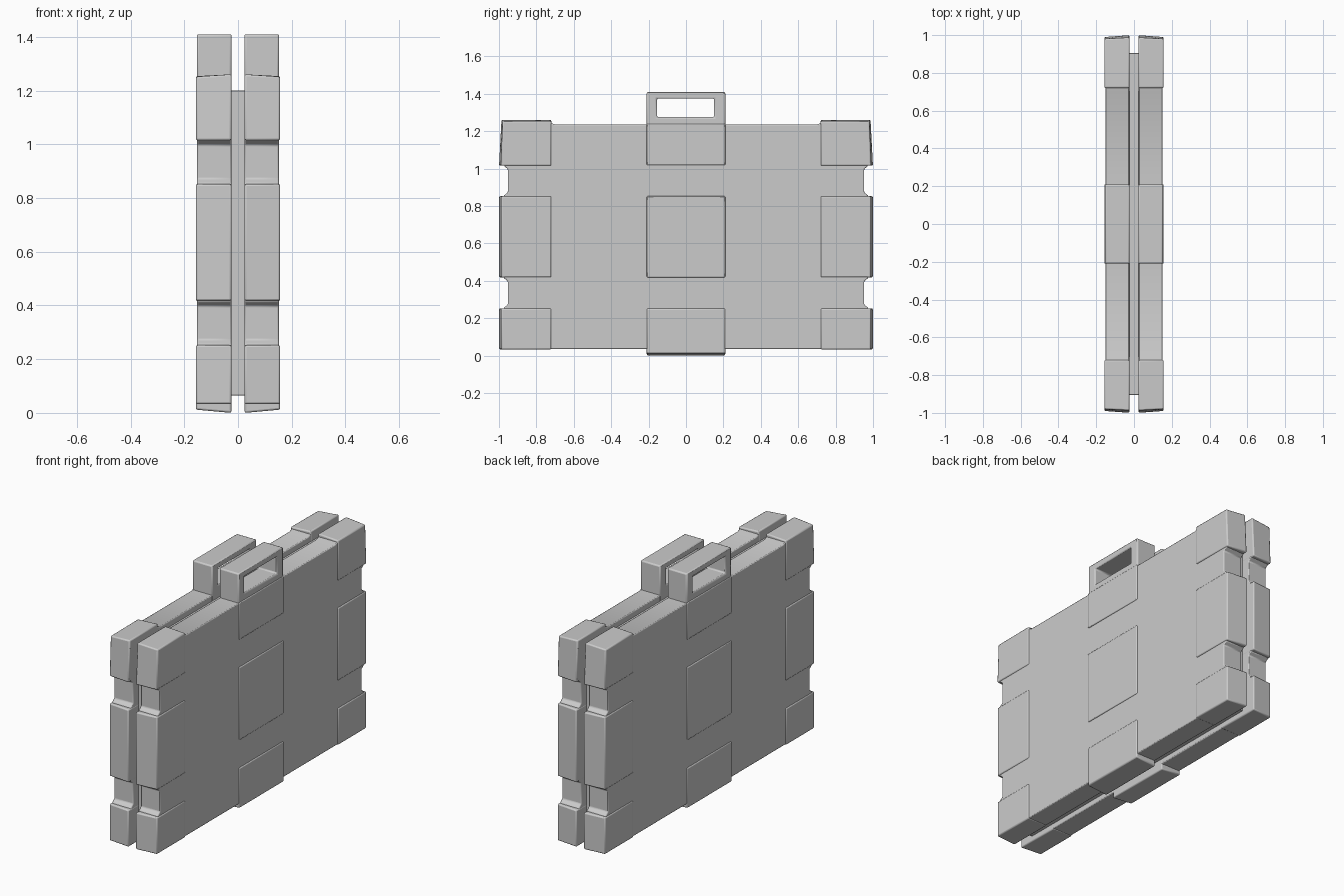
import bpy, bmesh

if "Cube" in bpy.data.objects:
    bpy.data.objects.remove(bpy.data.objects["Cube"])

IN, OUT = 0.024, 0.157   # inner and outer faces of one half shell


def finish(name, bm, bevel, axes):
    """Turn bmesh into an object, bevel its edges and mirror it."""
    bmesh.ops.recalc_face_normals(bm, faces=bm.faces)
    me = bpy.data.meshes.new(name)
    bm.to_mesh(me)
    bm.free()
    ob = bpy.data.objects.new(name, me)
    bpy.context.collection.objects.link(ob)
    b = ob.modifiers.new("bevel", 'BEVEL')
    b.width, b.segments = bevel, 2
    b.limit_method, b.angle_limit = 'ANGLE', 0.6
    if any(axes):
        m = ob.modifiers.new("mirror", 'MIRROR')
        m.use_axis = axes
        m.use_mirror_merge = False
    bpy.context.view_layer.objects.active = ob
    ob.select_set(True)
    bpy.ops.object.shade_smooth_by_angle()
    ob.select_set(False)
    return ob


def loft(name, inner, outer, x0=IN, x1=OUT, bevel=0.007, axes=(True, True, False)):
    """Solid between a yz outline at x0 and another at x1."""
    bm = bmesh.new()
    a = [bm.verts.new((x0, y, z)) for y, z in inner]
    b = [bm.verts.new((x1, y, z)) for y, z in outer]
    bm.faces.new(a)
    bm.faces.new(b)
    n = len(a)
    for i in range(n):
        j = (i + 1) % n
        bm.faces.new((a[i], a[j], b[j], b[i]))
    return finish(name, bm, bevel, axes)


def rect(y0, y1, z0, z1):
    return [(y0, z0), (y1, z0), (y1, z1), (y0, z1)]


MID = (True, False, False)

# Core panel between the two halves
loft("core", rect(-0.905, 0.905, 0.065, 1.2), rect(-0.905, 0.905, 0.065, 1.2),
     -0.026, 0.026, 0.002, (False, False, False))

# Half shell body with sloped notches along its ends and top
half = [(0.22, 0.035), (0.975, 0.035), (0.975, 0.255), (0.953, 0.272),
        (0.953, 0.398), (0.975, 0.415), (0.975, 0.855), (0.953, 0.872),
        (0.953, 0.998), (0.975, 1.015), (0.975, 1.235), (0.735, 1.25),
        (0.70, 1.235), (0.235, 1.235), (0.22, 1.235)]
outline = half + [(-y, z) for y, z in reversed(half)]
loft("shell_body", outline, outline, IN + 0.001, 0.152, 0.005, MID)

# Raised guards at the ends: lower corner, middle and upper corner
for name, z0, z1 in (("lower_corner_guard", 0.033, 0.252), ("side_guard", 0.418, 0.852)):
    loft(name, rect(0.72, 1.0, z0, z1), rect(0.72, 0.988, z0, z1))
loft("upper_corner_guard",
     [(0.72, 1.015), (1.0, 1.015), (0.987, 1.261), (0.72, 1.261)],
     [(0.72, 1.015), (0.99, 1.015), (0.98, 1.252), (0.72, 1.254)])

# Raised panels down the centre
loft("base_pad", rect(-0.21, 0.21, 0.0, 0.252), rect(-0.21, 0.21, 0.012, 0.252), axes=MID)
for name, z0, z1 in (("centre_panel", 0.418, 0.852), ("handle_panel", 1.018, 1.238)):
    p = rect(-0.21, 0.21, z0, z1)
    loft(name, p, p, bevel=0.005, axes=MID)

# Handle: ring profile extruded across the shell thickness
bm = bmesh.new()
rings = [[bm.verts.new((IN, y, z)) for y, z in r]
         for r in (rect(-0.21, 0.21, 1.2, 1.41), rect(-0.155, 0.15, 1.275, 1.375))]
faces = []
for i in range(4):
    j = (i + 1) % 4
    faces.append(bm.faces.new((rings[0][i], rings[0][j], rings[1][j], rings[1][i])))
ext = bmesh.ops.extrude_face_region(bm, geom=faces, use_keep_orig=True)
for v in ext["geom"]:
    if isinstance(v, bmesh.types.BMVert):
        v.co.x = 0.153
finish("handle", bm, 0.008, MID)
